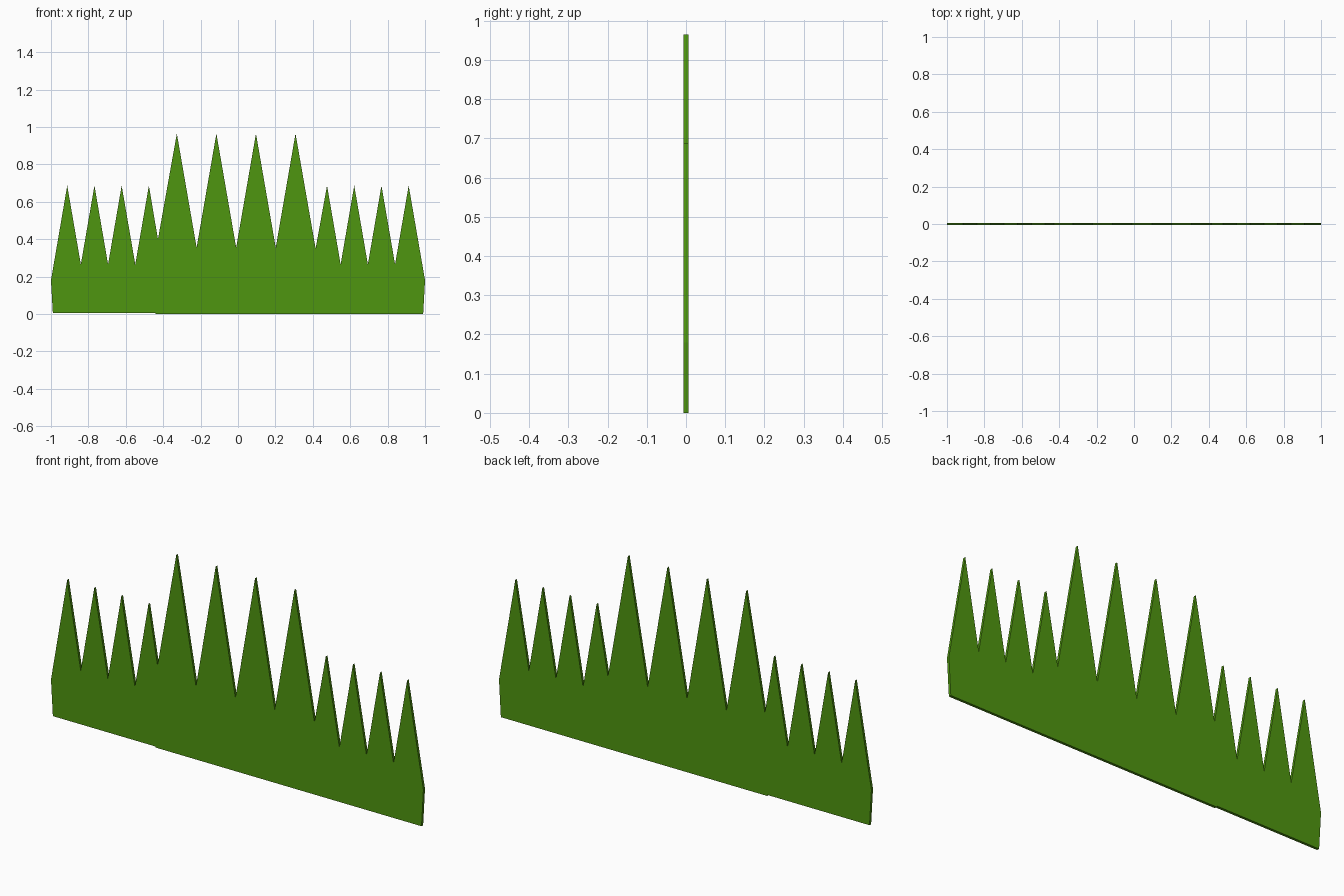
import bpy, bmesh

if "Cube" in bpy.data.objects:
    bpy.data.objects.remove(bpy.data.objects["Cube"])

THICK = 0.0125

# Flat grass colour
green = bpy.data.materials.new("grass green")
green.diffuse_color = (0.078, 0.305, 0.005, 1)
green.use_nodes = True
green.node_tree.nodes["Principled BSDF"].inputs["Base Color"].default_value = green.diffuse_color


def blades(first, step, peak, valley, count=4):
    """Zigzag of equal blades: tips with a valley between neighbours."""
    pts = []
    for i in range(count):
        x = first + i * step
        pts.append((x, peak))
        if i < count - 1:
            pts.append((x + step / 2, valley))
    return pts


# Outline: short clump, tall clump, short clump, then the nearly flat base
outline = [(-0.99, 0.005), (-1.0, 0.18)]
outline += blades(-0.913, 0.1455, 0.687, 0.265)
outline += [(-0.428, 0.40)]
outline += blades(-0.327, 0.2115, 0.965, 0.355)
outline += [(0.415, 0.35)]
outline += blades(0.476, 0.1455, 0.687, 0.265)
outline += [(1.0, 0.18), (0.99, 0.0), (-0.44, 0.0), (-0.44, 0.005)]

# Extrude the outline into a thin card
bm = bmesh.new()
face = bm.faces.new([bm.verts.new((x, -THICK / 2, z)) for x, z in outline])
ext = bmesh.ops.extrude_face_region(bm, geom=[face], use_keep_orig=True)
moved = [v for v in ext["geom"] if isinstance(v, bmesh.types.BMVert)]
bmesh.ops.translate(bm, verts=moved, vec=(0, THICK, 0))
bmesh.ops.recalc_face_normals(bm, faces=bm.faces)
bmesh.ops.triangulate(bm, faces=[f for f in bm.faces if len(f.verts) > 4])

mesh = bpy.data.meshes.new("grass_blades")
bm.to_mesh(mesh)
bm.free()
mesh.materials.append(green)
grass = bpy.data.objects.new("grass_blades", mesh)
bpy.context.collection.objects.link(grass)
